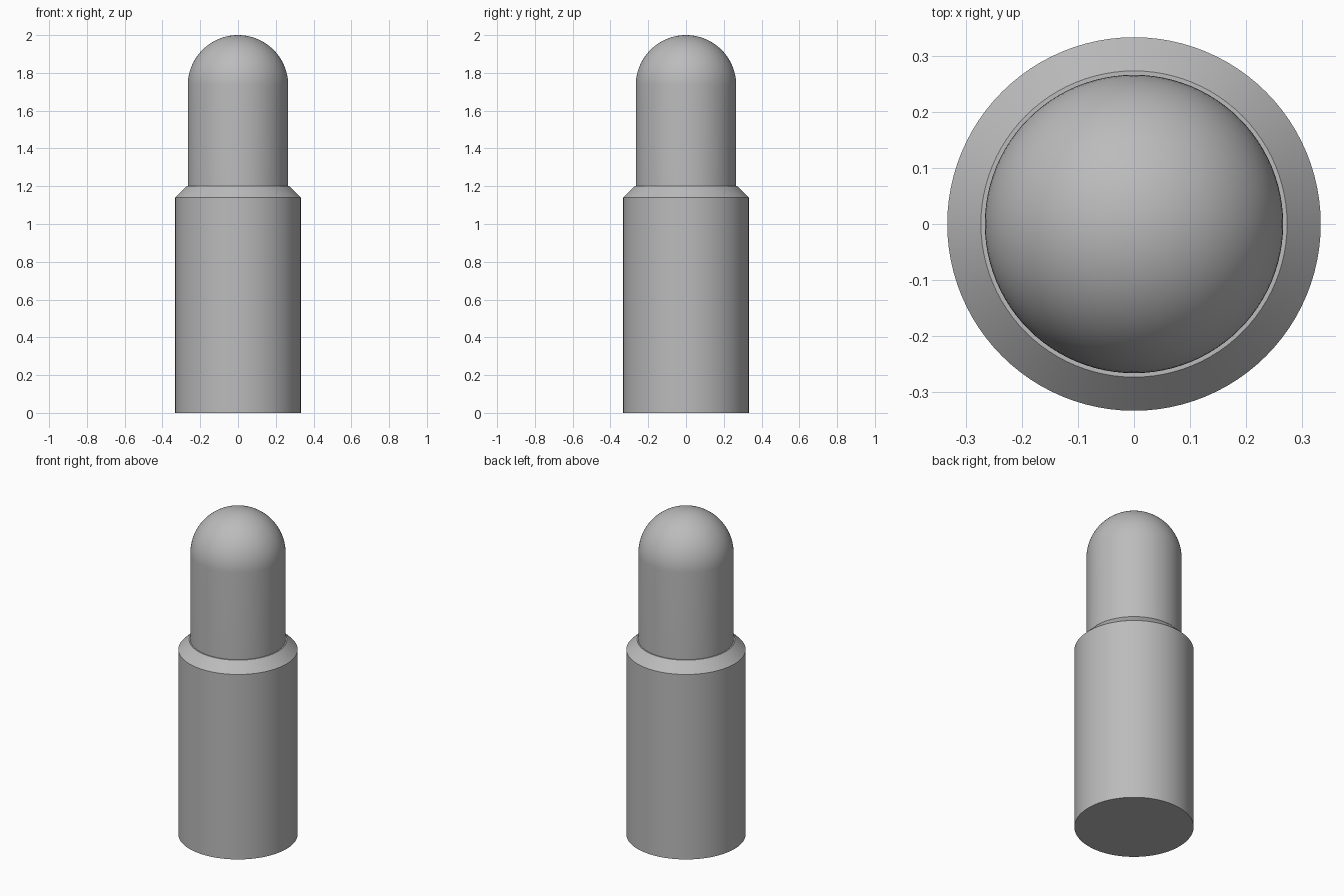
import bpy, bmesh, math

if "Cube" in bpy.data.objects:
    bpy.data.objects.remove(bpy.data.objects["Cube"])

SEGMENTS = 96
BODY_R, PIN_R = 0.333, 0.266
SHOULDER_Z, LEDGE_Z, TOP_Z = 1.14, 1.20, 2.0

grey = bpy.data.materials.new("mid grey")
grey.diffuse_color = (0.5, 0.5, 0.5, 1)
grey.use_nodes = True
grey.node_tree.nodes["Principled BSDF"].inputs["Base Color"].default_value = grey.diffuse_color


def lathe(name, profile):
    """Spin an (r, z) profile around the z axis, smooth with sharp creases."""
    bm = bmesh.new()
    verts = [bm.verts.new((r, 0, z)) for r, z in profile]
    edges = [bm.edges.new(pair) for pair in zip(verts, verts[1:])]
    bmesh.ops.spin(bm, geom=verts + edges, cent=(0, 0, 0), axis=(0, 0, 1),
                   angle=math.tau, steps=SEGMENTS, use_duplicate=False)
    bmesh.ops.remove_doubles(bm, verts=bm.verts, dist=1e-5)
    bmesh.ops.recalc_face_normals(bm, faces=bm.faces)
    mesh = bpy.data.meshes.new(name)
    bm.to_mesh(mesh)
    bm.free()
    mesh.materials.append(grey)
    obj = bpy.data.objects.new(name, mesh)
    bpy.context.collection.objects.link(obj)
    bpy.ops.object.select_all(action='DESELECT')
    obj.select_set(True)
    bpy.context.view_layer.objects.active = obj
    bpy.ops.object.shade_smooth_by_angle(angle=math.radians(30))
    return obj


# Wide base, chamfered shoulder, narrow ledge, straight pin and domed tip
dome_z = TOP_Z - PIN_R
dome = [(PIN_R * math.cos(a), dome_z + PIN_R * math.sin(a))
        for a in (math.pi / 2 * i / 24 for i in range(24))]
lathe("stepped_pin", [(0, 0), (BODY_R, 0), (BODY_R, SHOULDER_Z),
                      (0.273, LEDGE_Z), (PIN_R, LEDGE_Z)]
      + dome + [(0, TOP_Z)])
